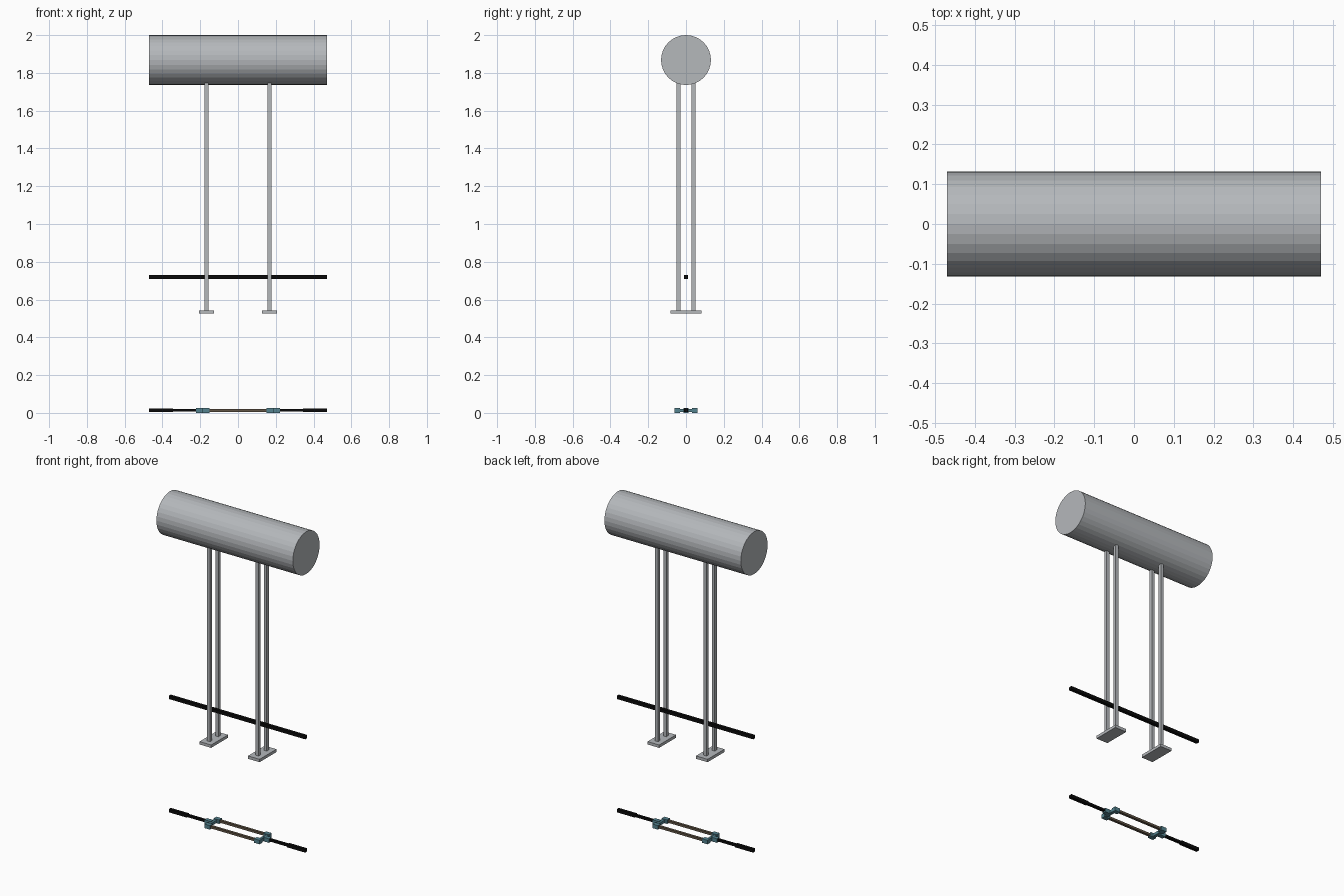
import bpy, math

if "Cube" in bpy.data.objects:
    bpy.data.objects.remove(bpy.data.objects["Cube"])

def mat(name, r, g, b):
    m = bpy.data.materials.new(name)
    m.diffuse_color = (r, g, b, 1)
    m.use_nodes = True
    m.node_tree.nodes["Principled BSDF"].inputs["Base Color"].default_value = m.diffuse_color
    return m

GREY = mat("grey metal", 0.46, 0.48, 0.5)
BLACK = mat("black", 0.003, 0.003, 0.003)
TEAL = mat("teal", 0.09, 0.23, 0.28)
BROWN = mat("brown", 0.12, 0.09, 0.06)

def box(name, lo, hi, m):
    c = [(a + b) / 2 for a, b in zip(lo, hi)]
    bpy.ops.mesh.primitive_cube_add(size=1, location=c)
    o = bpy.context.object
    o.name = name
    o.scale = [b - a for a, b in zip(lo, hi)]
    o.data.materials.append(m)
    return o

def span(sx, a, b):
    """x range mirrored to side sx"""
    return sorted((sx * a, sx * b))

# horizontal drum
bpy.ops.mesh.primitive_cylinder_add(vertices=32, radius=0.132, depth=0.94,
                                    location=(0, 0, 1.868), rotation=(0, math.pi / 2, 0))
drum = bpy.context.object
drum.name = "drum"
drum.data.materials.append(GREY)

# long upper bar
box("upper_bar", (-0.47, -0.01, 0.71), (0.47, 0.01, 0.73), BLACK)

for sx in (-1, 1):
    side = "left" if sx < 0 else "right"
    # hanging legs and their foot plates
    a, b = span(sx, 0.157, 0.177)
    for y in (-0.04, 0.04):
        box(f"{side}_leg", (a, y - 0.01, 0.535), (b, y + 0.01, 1.75), GREY)
    a, b = span(sx, 0.127, 0.207)
    box(f"{side}_foot", (a, -0.083, 0.525), (b, 0.083, 0.543), GREY)

    # lower bar: thin inner shaft and thicker outer grip
    a, b = span(sx, 0.19, 0.36)
    box(f"{side}_shaft", (a, -0.008, 0.007), (b, 0.008, 0.021), BLACK)
    a, b = span(sx, 0.345, 0.47)
    box(f"{side}_grip", (a, -0.01, 0.004), (b, 0.01, 0.024), BLACK)

    # connector: cross piece, centre socket and corner sockets
    a, b = span(sx, 0.168, 0.188)
    box(f"{side}_cross_piece", (a, -0.06, 0.004), (b, 0.06, 0.021), TEAL)
    a, b = span(sx, 0.18, 0.222)
    box(f"{side}_centre_socket", (a, -0.013, 0.0), (b, 0.013, 0.025), TEAL)
    for y in (-0.046, 0.046):
        a, b = span(sx, 0.152, 0.19)
        box(f"{side}_corner_socket", (a, y - 0.014, 0.0), (b, y + 0.014, 0.025), TEAL)

# side rods of the lower frame
for y in (-0.046, 0.046):
    box("frame_rod", (-0.17, y - 0.008, 0.006), (0.17, y + 0.008, 0.02), BROWN)
